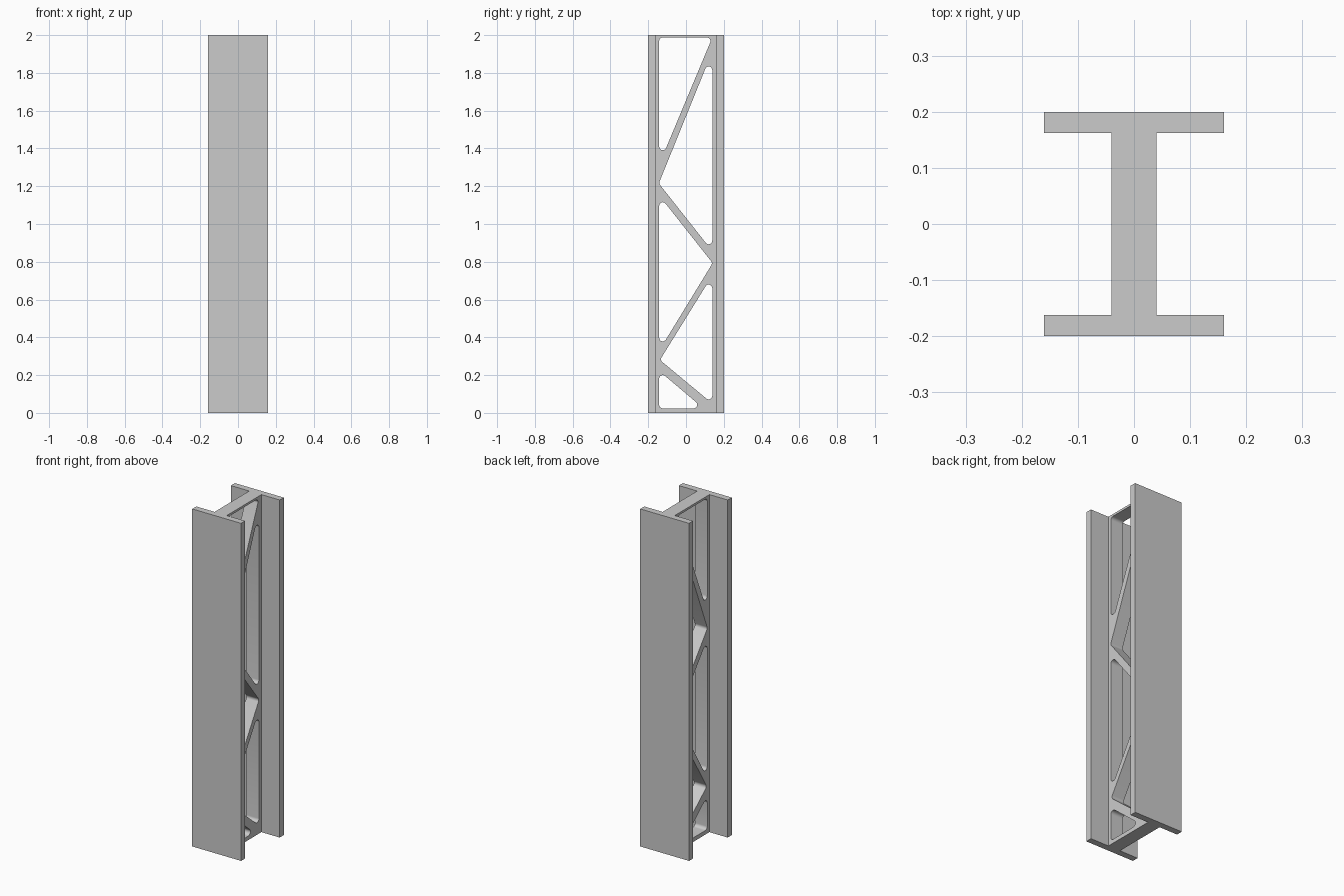
import bpy, bmesh, math
from mathutils import Vector, Matrix

cube = bpy.data.objects.get("Cube")
if cube:
    bpy.data.objects.remove(cube, do_unlink=True)

HEIGHT = 2.0
WIDTH = 0.32
DEPTH = 0.40
FLANGE = 0.038
WEB = 0.08
FILLET = 0.019

GREY = (0.6, 0.6, 0.6, 1)
steel = bpy.data.materials.new("plain_grey")
steel.use_nodes = True
steel.diffuse_color = GREY
steel.node_tree.nodes["Principled BSDF"].inputs["Base Color"].default_value = GREY


def add_object(name, mesh):
    obj = bpy.data.objects.new(name, mesh)
    bpy.context.collection.objects.link(obj)
    mesh.materials.clear()
    mesh.materials.append(steel)
    return obj


def add_box(name, size, centre):
    bm = bmesh.new()
    bmesh.ops.create_cube(bm, size=1, matrix=Matrix.Translation(centre) @ Matrix.Diagonal((*size, 1)))
    mesh = bpy.data.meshes.new(name)
    bm.to_mesh(mesh)
    bm.free()
    return add_object(name, mesh)


def rounded(corners, radius, steps=8):
    """Replace each corner of a convex outline with a tangent arc."""
    points = []
    pts = [Vector(c) for c in corners]
    for i, p in enumerate(pts):
        a = (pts[i - 1] - p).normalized()
        b = (pts[(i + 1) % len(pts)] - p).normalized()
        half = a.angle(b) / 2
        centre = p + (a + b).normalized() * radius / math.sin(half)
        start = p + a * radius / math.tan(half) - centre
        end = p + b * radius / math.tan(half) - centre
        sweep = math.pi - 2 * half
        for k in range(steps + 1):
            t = k / steps
            arm = (start * math.sin((1 - t) * sweep) + end * math.sin(t * sweep)) / math.sin(sweep)
            points.append(centre + arm)
    return points


# Flanges, front and back
for name, side in (("front_flange", -1), ("back_flange", 1)):
    add_box(name, (WIDTH, FLANGE, HEIGHT), (0, side * (DEPTH - FLANGE) / 2, HEIGHT / 2))

# Web outline and its cut-outs, as (depth, height) corners
edge = DEPTH / 2 - FLANGE
outline = [(-edge, 0), (edge, 0), (edge, HEIGHT), (-edge, HEIGHT)]
L, R = -0.142, 0.139
cutouts = [
    [(L, 1.987), (R, 1.987), (L, 1.315)],
    [(R, 1.912), (R, 0.857), (-0.144, 1.215)],
    [(L, 1.151), (0.141, 0.793), (L, 0.33)],
    [(R, 0.727), (R, 0.05), (-0.138, 0.28)],
    [(L, 0.222), (0.092, 0.024), (L, 0.024)],
]

# Web, a filled flat curve given thickness
curve = bpy.data.curves.new("web_outline", "CURVE")
curve.dimensions = "2D"
curve.fill_mode = "BOTH"
curve.extrude = WEB / 2
for loop in [outline] + [rounded(c, FILLET) for c in cutouts]:
    spline = curve.splines.new("POLY")
    spline.points.add(len(loop) - 1)
    for point, co in zip(spline.points, loop):
        point.co = (co[0], co[1], 0, 1)
    spline.use_cyclic_u = True
helper = bpy.data.objects.new("web_outline", curve)
bpy.context.collection.objects.link(helper)
bpy.context.view_layer.update()
graph = bpy.context.evaluated_depsgraph_get()
mesh = bpy.data.meshes.new_from_object(helper.evaluated_get(graph))
bpy.data.objects.remove(helper, do_unlink=True)

# Stand the web upright, weld it and tidy its normals
bm = bmesh.new()
bm.from_mesh(mesh)
turn = Matrix(((0, 0, 1, 0), (1, 0, 0, 0), (0, 1, 0, 0), (0, 0, 0, 1)))
bmesh.ops.transform(bm, matrix=turn, verts=bm.verts)
bmesh.ops.remove_doubles(bm, verts=bm.verts, dist=1e-5)
bmesh.ops.recalc_face_normals(bm, faces=bm.faces)
bm.to_mesh(mesh)
bm.free()
web = add_object("truss_web", mesh)

# Smooth the fillets only
bpy.ops.object.select_all(action="DESELECT")
web.select_set(True)
bpy.context.view_layer.objects.active = web
bpy.ops.object.shade_smooth_by_angle(angle=math.radians(30))
